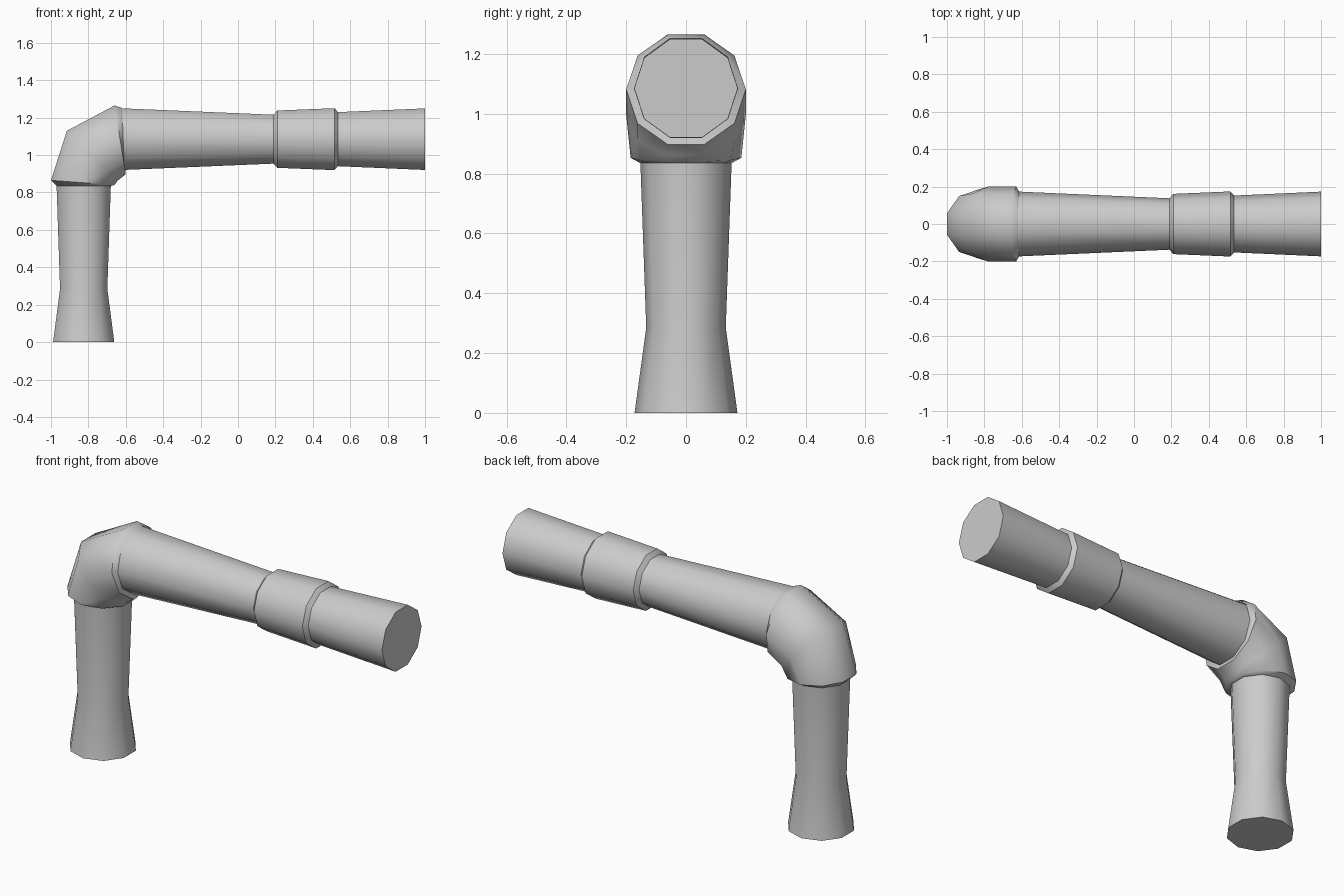
import bpy, bmesh, math
from mathutils import Vector

if "Cube" in bpy.data.objects:
    bpy.data.objects.remove(bpy.data.objects["Cube"])

SIDES = 10
S72 = math.sin(math.radians(72))

grey = bpy.data.materials.new("pipe grey")
grey.diffuse_color = (0.6, 0.6, 0.6, 1)
grey.use_nodes = True
grey.node_tree.nodes["Principled BSDF"].inputs["Base Color"].default_value = grey.diffuse_color


def loft(name, rings, angle, caps=(False, False)):
    """Skin decagon rings; each ring = (outer xz, inner xz, half width in y)."""
    bm = bmesh.new()
    loops = []
    for a, b, ry in rings:
        a, b = Vector((a[0], 0, a[1])), Vector((b[0], 0, b[1]))
        mid, up = (a + b) / 2, (a - b) / 2 / S72
        loop = []
        for i in range(SIDES):
            t = math.tau * i / SIDES
            loop.append(bm.verts.new(mid + up * math.sin(t) + Vector((0, ry * math.cos(t), 0))))
        loops.append(loop)
    for p, q in zip(loops, loops[1:]):
        for i in range(SIDES):
            j = (i + 1) % SIDES
            bm.faces.new((p[i], p[j], q[j], q[i]))
    for flag, loop in zip(caps, (loops[0], loops[-1])):
        if flag:
            bm.faces.new(loop)
    bmesh.ops.recalc_face_normals(bm, faces=bm.faces)
    me = bpy.data.meshes.new(name)
    bm.to_mesh(me)
    bm.free()
    me.materials.append(grey)
    ob = bpy.data.objects.new(name, me)
    bpy.context.collection.objects.link(ob)
    bpy.ops.object.select_all(action='DESELECT')
    ob.select_set(True)
    bpy.context.view_layer.objects.active = ob
    bpy.ops.object.shade_smooth_by_angle(angle=math.radians(angle))
    return ob


def upright(z, r, cx=-0.825):
    return ((cx - r * S72, z), (cx + r * S72, z), r)


def level(x, r, cz=1.085):
    return ((x, cz + r * S72), (x, cz - r * S72), r)


# upright pipe, waisted near the foot
loft("upright_pipe",
     [upright(0, 0.172), upright(0.285, 0.133), upright(0.85, 0.153)],
     40, (True, True))

# horizontal pipe, narrowing to the sleeve and widening to the mouth
loft("horizontal_pipe",
     [level(-0.635, 0.174), level(0.2, 0.137), level(0.535, 0.152), level(1.0, 0.173)],
     40, (True, True))

# sleeve joint with chamfered ends
loft("sleeve_joint",
     [level(0.19, 0.137), level(0.21, 0.161), level(0.515, 0.174), level(0.535, 0.152)],
     40)

# elbow joint: two end rims closing onto the pipes, one middle ring
loft("elbow_joint",
     [upright(0.835, 0.153),
      ((-1.0, 0.865), (-0.66, 0.84), 0.185),
      ((-0.915, 1.13), (-0.645, 0.862), 0.2),
      ((-0.66, 1.265), (-0.6, 0.898), 0.2),
      ((-0.62, 1.252), (-0.607, 0.922), 0.173)],
     50)
